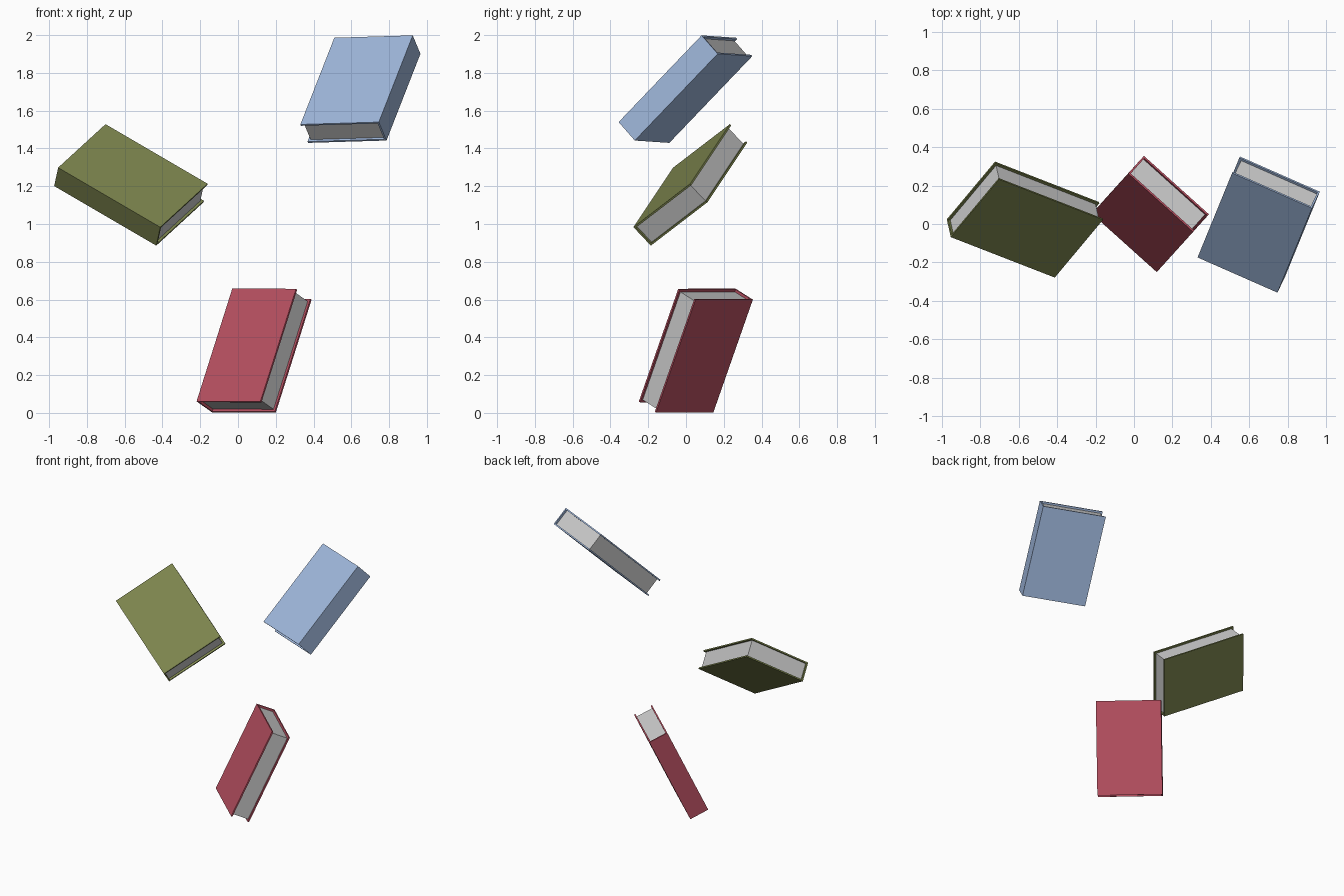
import bpy, bmesh
from mathutils import Matrix, Vector

if "Cube" in bpy.data.objects:
    bpy.data.objects.remove(bpy.data.objects["Cube"])

LENGTH, WIDTH, THICK = 0.66, 0.454, 0.136   # book size
BOARD, INSET = 0.01, 0.014                  # cover thickness, page setback


def make_object(name, bm, frame, material=None):
    bmesh.ops.recalc_face_normals(bm, faces=bm.faces)
    mesh = bpy.data.meshes.new(name)
    bm.to_mesh(mesh)
    bm.free()
    if material:
        mesh.materials.append(material)
    obj = bpy.data.objects.new(name, mesh)
    obj.matrix_world = frame
    bpy.context.collection.objects.link(obj)
    return obj


def book(name, color, centre, long_dir, out_dir):
    """Book with local x = spine to page edge, y = along spine, z = thickness."""
    y = Vector(long_dir).normalized()
    x = Vector(out_dir)
    x = (x - y * x.dot(y)).normalized()
    z = x.cross(y)
    frame = Matrix.Translation(centre) @ Matrix((x, y, z)).transposed().to_4x4()
    mat = bpy.data.materials.new(name + "_cover")
    mat.diffuse_color = (*color, 1)
    mat.use_nodes = True
    mat.node_tree.nodes["Principled BSDF"].inputs["Base Color"].default_value = mat.diffuse_color

    # Cover: U-shaped profile of two boards and a flat spine, extruded
    w, h, l = WIDTH / 2, THICK / 2, LENGTH / 2
    profile = [(w, h), (-w, h), (-w, -h), (w, -h), (w, BOARD - h),
               (BOARD - w, BOARD - h), (BOARD - w, h - BOARD), (w, h - BOARD)]
    bm = bmesh.new()
    face = bm.faces.new([bm.verts.new((px, -l, pz)) for px, pz in profile])
    ext = bmesh.ops.extrude_face_region(bm, geom=[face])
    bmesh.ops.translate(bm, vec=(0, LENGTH, 0),
                        verts=[g for g in ext["geom"] if isinstance(g, bmesh.types.BMVert)])
    make_object(name + "_cover", bm, frame, mat)

    # Page block set back from the cover edges
    bm = bmesh.new()
    bmesh.ops.create_cube(bm, size=1)
    bmesh.ops.scale(bm, verts=bm.verts,
                    vec=(WIDTH - BOARD - INSET, LENGTH - 2 * INSET, THICK - 2 * BOARD))
    bmesh.ops.translate(bm, verts=bm.verts, vec=((BOARD - INSET) / 2, 0, 0))
    make_object(name + "_pages", bm, frame)


# Three tumbling books
book("red_book", (0.48, 0.08, 0.12), (0.085, 0.052, 0.33),
     (0.19, 0.21, 0.60), (0.34, -0.305, 0))
book("olive_book", (0.20, 0.23, 0.075), (-0.567, 0.023, 1.207),
     (0.54, -0.21, -0.315), (0.25, 0.30, 0.23))
book("blue_book", (0.35, 0.48, 0.72), (0.648, -0.003, 1.714),
     (0.18, 0.44, 0.46), (-0.415, 0.18, -0.015))
